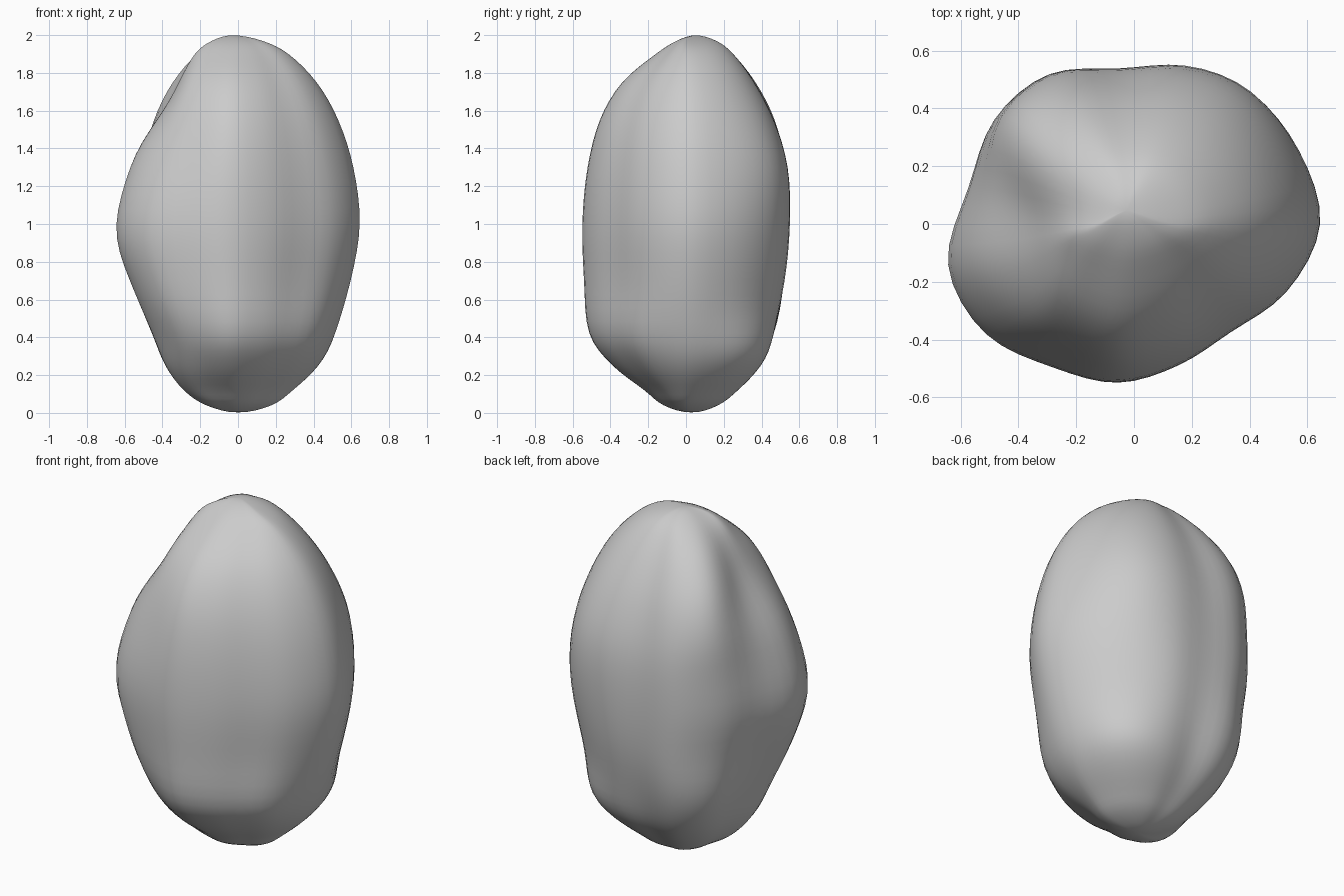
import bpy, bmesh
from math import radians, cos, sin, atan2, exp, pi
from mathutils import Vector

if "Cube" in bpy.data.objects:
    bpy.data.objects.remove(bpy.data.objects["Cube"])

STEPS = 4
# waist outline: radius every 24 degrees
OUTLINE = [.65, .625, .595, .57, .54, .60, .61, .59, .665, .645, .57, .55, .51, .50, .58]
# silhouettes: height, left, right, front, back
LEVELS = [
    (.04, .17, .18, .12, .17), (.12, .29, .29, .22, .27), (.25, .39, .42, .39, .38),
    (.42, .46, .51, .515, .45), (.7, .565, .60, .54, .52), (1, .64, .65, .55, .545),
    (1.3, .58, .615, .525, .53), (1.55, .46, .535, .46, .46), (1.75, .36, .42, .34, .36),
    (1.9, .24, .27, .16, .25), (1.97, .14, .13, .05, .16)]
BOTTOM, TOP = Vector((0, .03, 0)), Vector((-.03, .05, 2))
# ridges and hollows: angle, height, push, angular width, vertical width
BUMPS = [(140, 1.6, .1, 24, .3), (192, 1.7, -.05, 30, .18), (138, .45, .07, 28, .25),
         (45, .32, .06, 30, .18), (52, 1.3, .03, 22, .35), (225, 1.4, -.025, 28, .25),
         (225, .35, -.03, 25, .18), (315, .4, .03, 28, .2), (190, .85, .02, 30, .2)]


def spline(a, b, c, d, t):
    return (b * 2 + (c - a) * t + (a * 2 - b * 5 + c * 4 - d) * t ** 2
            + (b * 3 - a - c * 3 + d) * t ** 3) * .5


def across(p, pole):
    return Vector((2 * pole.x - p.x, 2 * pole.y - p.y, p.z))


def fit(p, level):
    z, left, right, front, back = level
    return Vector((p.x / .65 * (right if p.x > 0 else left),
                   p.y / .545 * (back if p.y > 0 else front), z))


def weather(p):
    angle = atan2(p.y, p.x)
    push = 0
    for a, z, amount, wide, tall in BUMPS:
        turn = (angle - radians(a) + pi) % (2 * pi) - pi
        push += amount * exp(-(turn / radians(wide)) ** 2 - ((p.z - z) / tall) ** 2)
    fade = min(1, max(0, (2 - p.z) / .15), max(0, p.z / .15))
    return p + Vector((cos(angle), sin(angle), 0)) * push * fade


# smooth waist outline, fitted to the silhouettes at every level
n = len(OUTLINE)
pts = [Vector((r * cos(2 * pi * i / n), r * sin(2 * pi * i / n), 0)) for i, r in enumerate(OUTLINE)]
waist = [spline(pts[i - 1], pts[i], pts[(i + 1) % n], pts[(i + 2) % n], s / STEPS)
         for i in range(n) for s in range(STEPS)]

# columns from the bottom pole to the top pole
grid_points = []
for p in waist:
    col = [fit(p, level) for level in LEVELS]
    col = [across(col[0], BOTTOM), BOTTOM] + col + [TOP, across(col[-1], TOP)]
    fine = [spline(*col[i - 1:i + 3], s / STEPS)
            for i in range(1, len(col) - 2) for s in range(STEPS)][1:]
    grid_points.append([weather(q) for q in fine])

# skin the stone
bm = bmesh.new()
grid = [[bm.verts.new(p) for p in col] for col in grid_points]
low, high = bm.verts.new(BOTTOM), bm.verts.new(TOP)
for j, a in enumerate(grid):
    b = grid[(j + 1) % len(grid)]
    bm.faces.new((low, b[0], a[0]))
    bm.faces.new((high, a[-1], b[-1]))
    for i in range(len(a) - 1):
        bm.faces.new((a[i], b[i], b[i + 1], a[i + 1]))
bmesh.ops.recalc_face_normals(bm, faces=bm.faces)
for f in bm.faces:
    f.smooth = True
mesh = bpy.data.meshes.new("stone")
bm.to_mesh(mesh)
bm.free()
stone = bpy.data.objects.new("stone", mesh)
bpy.context.collection.objects.link(stone)

# soften the interpolation ripples
soften = stone.modifiers.new("soften", 'SMOOTH')
soften.factor = .5
soften.iterations = 4
